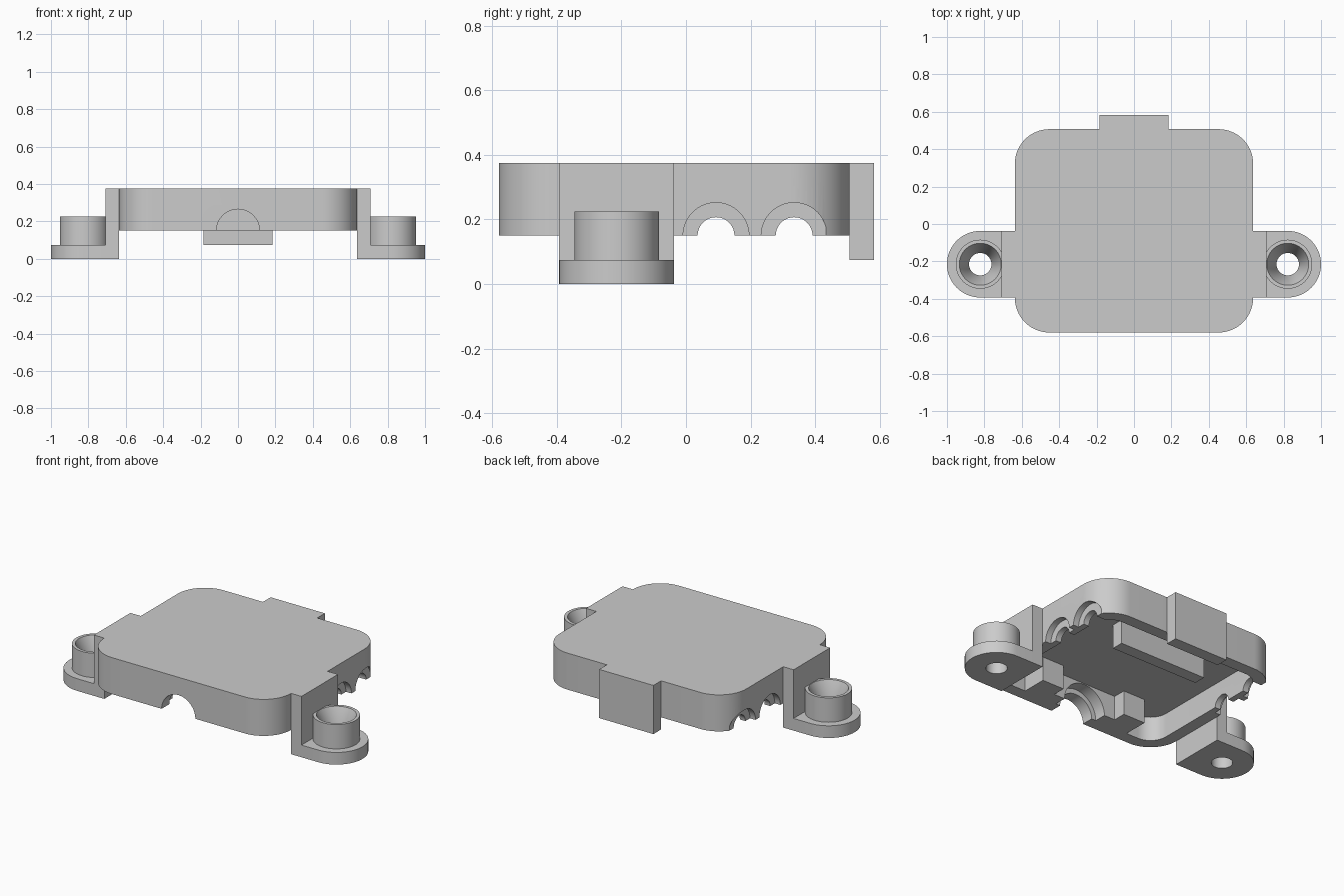
import bpy, bmesh, math
from mathutils import Matrix

if "Cube" in bpy.data.objects:
    bpy.data.objects.remove(bpy.data.objects["Cube"], do_unlink=True)

GREY = (0.6, 0.6, 0.6, 1)
mat = bpy.data.materials.new("light_grey")
mat.use_nodes = True
mat.diffuse_color = GREY
mat.node_tree.nodes["Principled BSDF"].inputs["Base Color"].default_value = GREY


def add(name, bm):
    bmesh.ops.recalc_face_normals(bm, faces=bm.faces)
    me = bpy.data.meshes.new(name)
    bm.to_mesh(me)
    bm.free()
    ob = bpy.data.objects.new(name, me)
    bpy.context.scene.collection.objects.link(ob)
    me.materials.append(mat)
    return ob


def prism(name, outline, z0, z1):
    bm = bmesh.new()
    face = bm.faces.new([bm.verts.new((x, y, z0)) for x, y in outline])
    top = bmesh.ops.extrude_face_region(bm, geom=[face])["geom"]
    bmesh.ops.translate(bm, vec=(0, 0, z1 - z0),
                        verts=[v for v in top if isinstance(v, bmesh.types.BMVert)])
    return add(name, bm)


def box(name, x0, x1, y0, y1, z0, z1):
    return prism(name, [(x0, y0), (x1, y0), (x1, y1), (x0, y1)], z0, z1)


def arc(cx, cy, r, start, end, n):
    steps = [math.radians(start + (end - start) * i / n) for i in range(n + 1)]
    return [(cx + r * math.cos(a), cy + r * math.sin(a)) for a in steps]


def rounded(x, y0, y1, r):
    return (arc(x - r, y1 - r, r, 0, 90, 16) + arc(r - x, y1 - r, r, 90, 180, 16)
            + arc(r - x, y0 + r, r, 180, 270, 16) + arc(x - r, y0 + r, r, 270, 360, 16))


def cone(name, r1, r2, depth, centre, axis="Z"):
    bm = bmesh.new()
    rot = {"Z": Matrix(), "X": Matrix.Rotation(math.pi / 2, 4, "Y"),
           "Y": Matrix.Rotation(math.pi / 2, 4, "X")}[axis]
    bmesh.ops.create_cone(bm, cap_ends=True, segments=64, radius1=r1, radius2=r2,
                          depth=depth, matrix=Matrix.Translation(centre) @ rot)
    return add(name, bm)


def boolean(ob, others, operation):
    for other in others:
        mod = ob.modifiers.new(operation.lower(), "BOOLEAN")
        mod.object, mod.operation, mod.solver = other, operation, "EXACT"
        bpy.context.view_layer.objects.active = ob
        bpy.ops.object.modifier_apply(modifier=mod.name)
        bpy.data.objects.remove(other, do_unlink=True)


# Main dimensions
W, FRONT, BACK = 0.637, -0.58, 0.507
RIM, CEILING, TOP = 0.15, 0.3, 0.375
WALL = 0.075
EAR_X, EAR_Y, EAR_R = 0.822, -0.215, 0.178

# Hollow cover shell
cover = prism("cover_shell", rounded(W, FRONT, BACK, 0.185), RIM, TOP)
boolean(cover, [prism("hollow", rounded(W - WALL, FRONT + WALL, BACK - WALL, 0.11),
                      0, CEILING)], "DIFFERENCE")

# Cable cradle behind the front wall
cradle = box("cradle", -0.3, 0.3, FRONT + 0.04, FRONT + 0.15, RIM, CEILING + 0.02)
boolean(cradle, [cone("cradle_groove", 0.145, 0.145, 0.1,
                      (0, FRONT + WALL + 0.05, RIM), "Y")], "DIFFERENCE")
boolean(cover, [cradle], "UNION")

# Cable openings: one in front, a stepped pair in each side
openings = [cone("front_opening", 0.115, 0.115, 0.4, (0, FRONT, RIM), "Y")]
for y in (0.093, 0.335):
    openings.append(cone("side_opening", 0.057, 0.057, 2, (0, y, RIM), "X"))
    for side in (-1, 1):
        openings.append(cone("side_recess", 0.102, 0.102, 0.075, (side * W, y, RIM), "X"))
boolean(cover, openings, "DIFFERENCE")

# Parts inside the cover and the back tab
inner_rib = box("inner_rib", -0.3, 0.3, 0.175, 0.25, RIM, CEILING + 0.01)
back_tab = box("back_tab", -0.185, 0.185, BACK, 0.582, 0.075, TOP)
parts = [cover, inner_rib, back_tab]
for side, label in ((-1, "right"), (1, "left")):
    a, b = sorted((side * 0.22, side * 0.37))
    parts.append(box(label + "_cradle_block", a, b, FRONT + 0.07, FRONT + 0.23,
                     RIM, CEILING + 0.01))

    # Mounting ear: foot, upright, and countersunk screw boss
    sweep = arc(EAR_X, EAR_Y, EAR_R, -90, 90, 32)
    outline = sweep + [(W, EAR_Y + EAR_R), (W, EAR_Y - EAR_R)]
    ear = prism(label + "_mounting_ear", [(side * x, y) for x, y in outline], 0, 0.075)
    a, b = sorted((side * W, side * 0.708))
    centre = side * EAR_X
    boolean(ear, [box("upright", a, b, EAR_Y - EAR_R, EAR_Y + EAR_R, 0, TOP),
                  cone("boss", 0.131, 0.131, 0.185, (centre, EAR_Y, 0.1325))], "UNION")
    boolean(ear, [cone("screw_hole", 0.06, 0.06, 0.6, (centre, EAR_Y, 0.1)),
                  cone("countersink", 0.06, 0.1125, 0.12, (centre, EAR_Y, 0.166))],
            "DIFFERENCE")
    parts.append(ear)

for ob in parts:
    bpy.ops.object.select_all(action="DESELECT")
    ob.select_set(True)
    bpy.context.view_layer.objects.active = ob
    bpy.ops.object.shade_smooth_by_angle(angle=math.radians(30))
